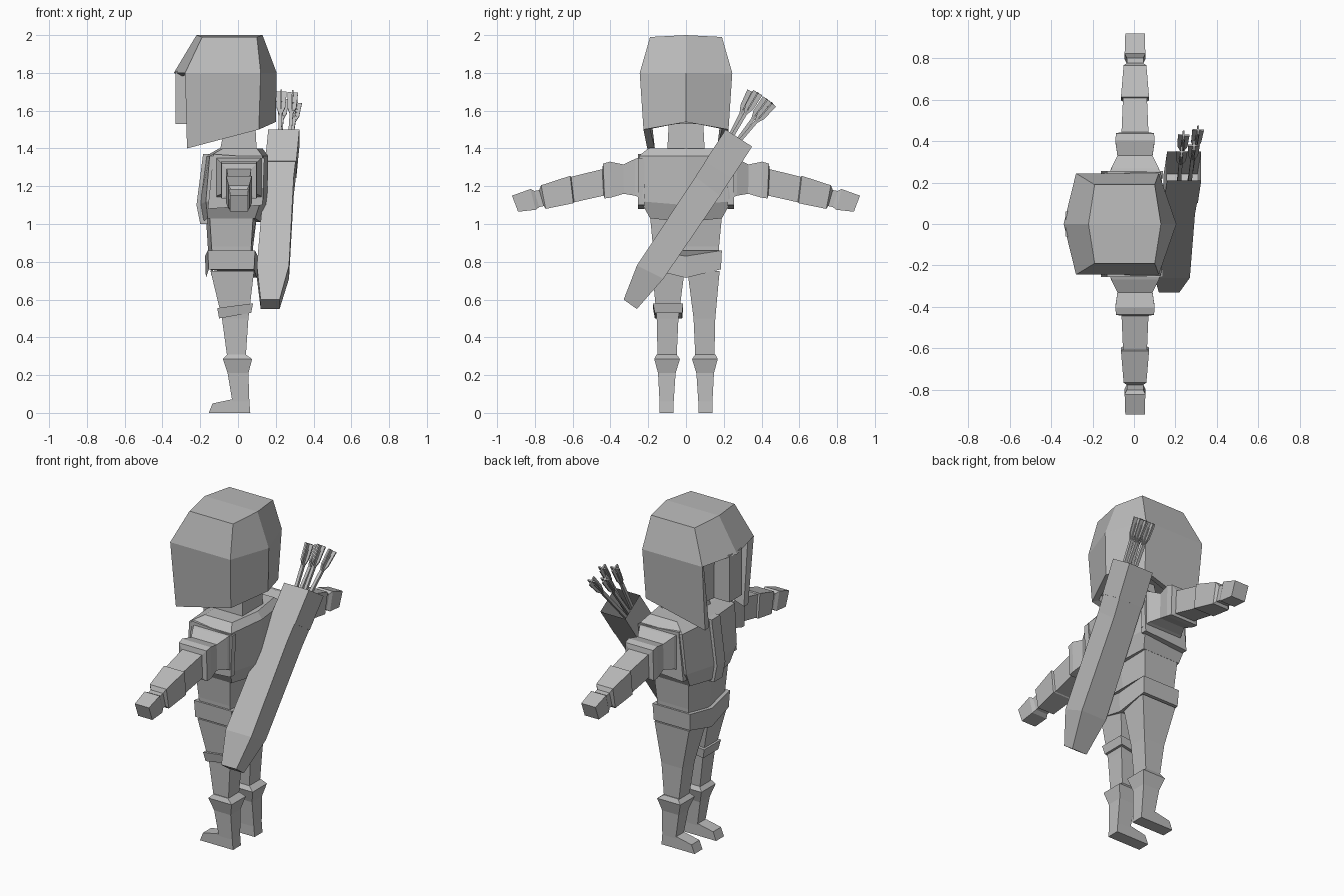
import bpy, bmesh
from mathutils import Vector

grey = bpy.data.materials.new("plain_grey")
grey.diffuse_color = (0.5, 0.5, 0.5, 1)


def finish(bm, name):
    bmesh.ops.recalc_face_normals(bm, faces=bm.faces[:])
    me = bpy.data.meshes.new(name)
    bm.to_mesh(me)
    bm.free()
    ob = bpy.data.objects.new(name, me)
    ob.data.materials.append(grey)
    bpy.context.collection.objects.link(ob)
    return ob


def loft(name, rings, hollow=0):
    """Skin a list of rings; optionally sink the first cap inwards."""
    bm = bmesh.new()
    vs = [[bm.verts.new(p) for p in r] for r in rings]
    n = len(rings[0])
    for a, b in zip(vs, vs[1:]):
        for i in range(n):
            bm.faces.new((a[i], a[(i + 1) % n], b[(i + 1) % n], b[i]))
    cap = bm.faces.new(vs[0])
    bm.faces.new(vs[-1][::-1])
    if hollow:
        bmesh.ops.inset_individual(bm, faces=[cap], thickness=0.02)
        mid = sum((Vector(p) for p in rings[1]), Vector()) / n
        down = (mid - cap.calc_center_median()).normalized() * hollow
        new = bmesh.ops.extrude_face_region(bm, geom=[cap])["geom"]
        bmesh.ops.translate(bm, vec=down, verts=[v for v in new if isinstance(v, bmesh.types.BMVert)])
        bmesh.ops.delete(bm, geom=[cap], context='FACES') if cap.is_valid else None
    return finish(bm, name)


def hexa(front, front_side, back_side, back, y, z, zs=None):
    """Six sided ring with ridges at the front and back centre."""
    zs = z if zs is None else zs
    return [(front, 0, z), (front_side, -y, zs), (back_side, -y, zs),
            (back, 0, z), (back_side, y, zs), (front_side, y, zs)]


def rect(x0, x1, y0, y1, z, z1=None):
    z1 = z if z1 is None else z1
    return [(x0, y0, z), (x1, y0, z1), (x1, y1, z1), (x0, y1, z)]


# Hood: open shell with a face opening and long cheeks
bm = bmesh.new()
top, mid, low = [[bm.verts.new(p) for p in r] for r in (
    hexa(-0.22, -0.19, 0.10, 0.13, 0.19, 2.0, 1.99),
    hexa(-0.34, -0.28, 0.12, 0.205, 0.245, 1.80),
    [(-0.33, 0, 1.53), (-0.27, -0.205, 1.40), (0.11, -0.225, 1.50),
     (0.20, 0, 1.54), (0.11, 0.225, 1.50), (-0.27, 0.205, 1.40)])]
for i in range(6):
    j = (i + 1) % 6
    bm.faces.new((top[i], top[j], mid[j], mid[i]))
    if i in (1, 2, 3, 4):
        bm.faces.new((mid[i], mid[j], low[j], low[i]))
bm.faces.new((top[0], top[1], top[2], top[3]))
bm.faces.new((top[0], top[3], top[4], top[5]))
bm.verts.remove(low[0])
hood = finish(bm, "hood")
shell = hood.modifiers.new("thickness", 'SOLIDIFY')
shell.thickness = 0.04
shell.offset = -1

# Face block, nose guard and neck
loft("face", [hexa(-0.24, -0.21, 0.10, 0.17, 0.18, 1.53),
              hexa(-0.24, -0.21, 0.10, 0.17, 0.20, 1.82)])
loft("nose_guard", [rect(-0.33, -0.2, -0.06, 0.06, 1.53),
                    rect(-0.33, -0.2, -0.06, 0.06, 1.81)])
loft("neck", [rect(-0.10, 0.10, -0.10, 0.10, 1.37), rect(-0.06, 0.09, -0.09, 0.09, 1.56)])

# Torso, front band and belt
loft("chest", [hexa(-0.19, -0.16, 0.09, 0.12, 0.19, 1.01, 1.03),
               hexa(-0.205, -0.17, 0.12, 0.155, 0.24, 1.10, 1.12),
               hexa(-0.17, -0.15, 0.13, 0.16, 0.25, 1.36),
               hexa(-0.10, -0.08, 0.10, 0.13, 0.20, 1.40)])
loft("front_band", [rect(-0.20, -0.15, -0.06, 0.02, 1.0),
                    rect(-0.22, -0.15, -0.06, 0.02, 1.10),
                    rect(-0.185, -0.12, -0.06, 0.02, 1.37)])
loft("abdomen", [hexa(-0.14, -0.13, 0.07, 0.08, 0.17, 0.72, 0.76),
                 hexa(-0.16, -0.14, 0.07, 0.08, 0.175, 0.88),
                 hexa(-0.17, -0.15, 0.08, 0.10, 0.19, 1.04)])
loft("belt", [hexa(-0.17, -0.155, 0.085, 0.10, 0.185, 0.715, 0.76),
              hexa(-0.175, -0.16, 0.09, 0.105, 0.19, 0.83, 0.86)])

for side, s in (("right", 1), ("left", -1)):
    # Arm: y, x half width, bottom z, top z
    arm = [(0.22, 0.13, 1.13, 1.36), (0.27, 0.115, 1.15, 1.345), (0.33, 0.085, 1.16, 1.315),
           (0.40, 0.095, 1.14, 1.33), (0.435, 0.092, 1.135, 1.32), (0.44, 0.065, 1.15, 1.29),
           (0.60, 0.058, 1.115, 1.25), (0.605, 0.068, 1.11, 1.255), (0.755, 0.055, 1.08, 1.205),
           (0.765, 0.04, 1.095, 1.18), (0.79, 0.04, 1.09, 1.175), (0.81, 0.05, 1.075, 1.185),
           (0.905, 0.047, 1.065, 1.15)]
    lean = lambda y: 0.016 * (y - 0.3) / 0.6
    loft(side + "_arm", [[(0.005 - w, s * (y - lean(y)), b), (0.005 + w, s * (y - lean(y)), b),
                          (0.005 + w, s * (y + lean(y)), t), (0.005 - w, s * (y + lean(y)), t)]
                         for y, w, b, t in arm])
    # Shoulder plate around the arm hole
    loft(side + "_shoulder_plate", [
        [(x, s * y, z) for x, z in ((-0.16, 1.08), (0.13, 1.10), (0.14, 1.35), (-0.13, 1.37))]
        for y in (0.22, 0.255)])
    # Leg: x0, x1, inner y, outer y, z
    leg = [(-0.145, 0.085, 0.008, 0.178, 0.75), (-0.085, 0.055, 0.04, 0.155, 0.5),
           (-0.055, 0.04, 0.05, 0.15, 0.28)]
    loft(side + "_leg", [rect(a, b, s * i, s * o, z) for a, b, i, o, z in leg])
    cuff = [(-0.055, 0.04, 0.05, 0.155, 0.31), (-0.08, 0.075, 0.032, 0.168, 0.285),
            (-0.055, 0.055, 0.055, 0.148, 0.21), (-0.03, 0.06, 0.065, 0.14, 0.06),
            (-0.03, 0.065, 0.065, 0.14, 0.0)]
    loft(side + "_boot", [rect(a, b, s * i, s * o, z) for a, b, i, o, z in cuff])
    toe = [(0.02, 0.07), (-0.04, 0.07), (-0.135, 0.05), (-0.155, 0.0), (0.02, 0.0)]
    loft(side + "_foot", [[(x, s * y, z) for x, z in toe] for y in (0.065, 0.14)])

# Strap round one thigh
loft("thigh_strap", [rect(-0.10, 0.07, -0.165, -0.02, 0.50, 0.53),
                     rect(-0.11, 0.08, -0.175, -0.015, 0.555, 0.58)])

# Quiver: left (y, z), right (y, z), x range
quiver = [((0.21, 1.50), (0.35, 1.41), 0.16, 0.325), ((0.05, 1.25), (0.18, 1.15), 0.14, 0.295),
          ((-0.26, 0.78), (-0.12, 0.71), 0.10, 0.27), ((-0.33, 0.60), (-0.26, 0.55), 0.12, 0.22)]
loft("quiver", [[(a, *l), (b, *l), (b, *r), (a, *r)] for l, r, a, b in quiver], hollow=0.2)

# Arrows with four tapered vanes each
for k, tip in enumerate(((0.23, 0.35, 1.70), (0.29, 0.38, 1.695), (0.24, 0.43, 1.66), (0.31, 0.455, 1.64))):
    tip = Vector(tip)
    base = Vector((0.215 + 0.05 * (k % 2), 0.165 + 0.025 * (k // 2), 1.33))
    d = (tip - base).normalized()
    u = d.cross(Vector((1, 0, 0))).normalized()
    v = d.cross(u)

    def box(name, a, b, steps):
        loft(name, [[tip - d * t + a * i * w + b * j * h for i, j in ((-1, -1), (1, -1), (1, 1), (-1, 1))]
                    for t, w, h in steps])
    box("arrow_shaft_%d" % k, u, v, [(0.03, 0.009, 0.009), ((tip - base).length, 0.009, 0.009)])
    for n, (a, b) in enumerate(((u, v), (v, u))):
        box("arrow_vane_%d_%d" % (k, n), a, b,
            [(0.0, 0.028, 0.004), (0.09, 0.024, 0.004), (0.13, 0.009, 0.004)])
